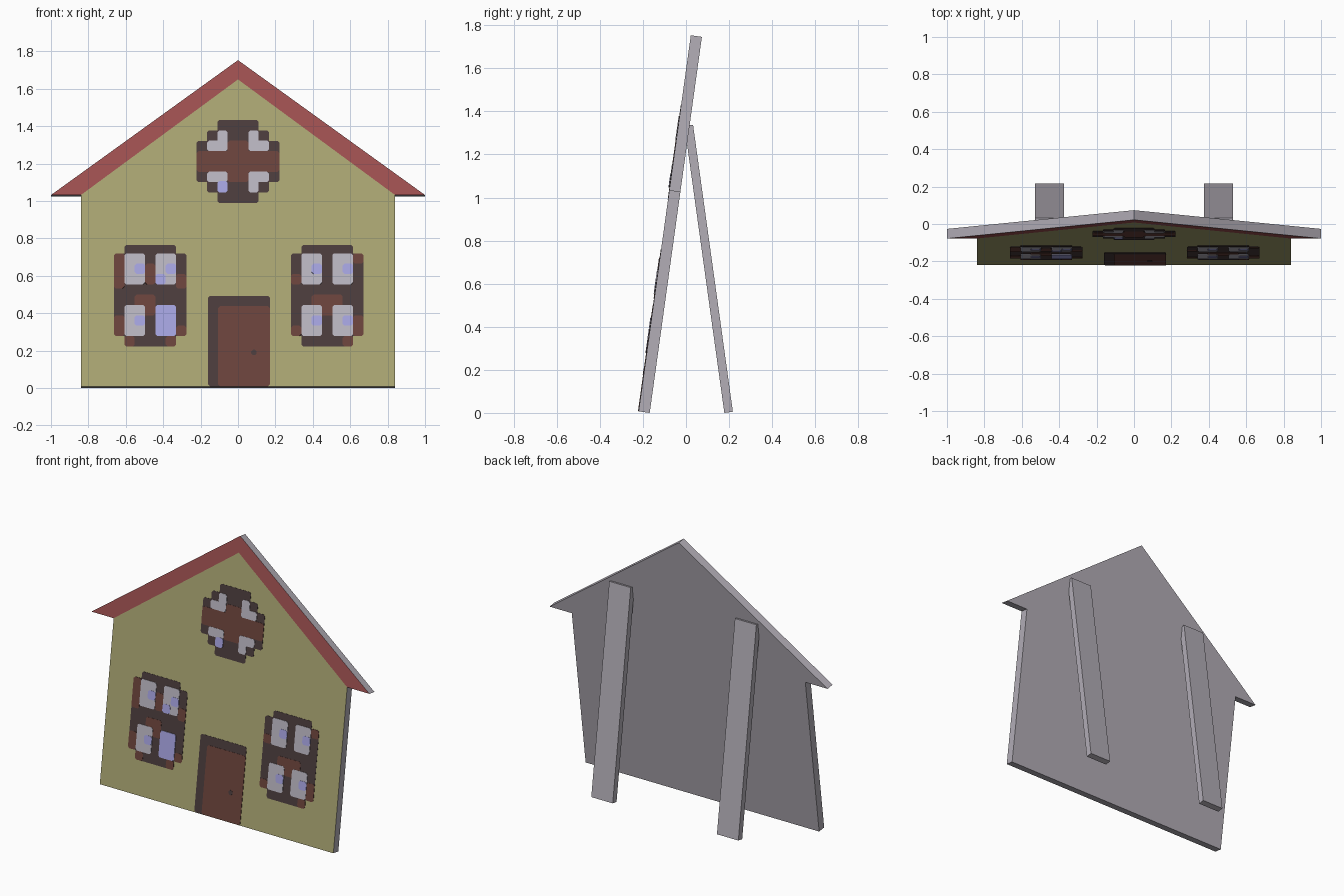
import bpy, bmesh, math

if "Cube" in bpy.data.objects:
    bpy.data.objects.remove(bpy.data.objects["Cube"])

TILT = math.radians(7.9)
C, S, T = math.cos(TILT), math.sin(TILT), math.tan(TILT)
THICK = 0.052
CELL = 0.0553
Z0 = 0.007


def material(name, r, g, b):
    """Flat colour given as sRGB 0-255."""
    m = bpy.data.materials.new(name)
    m.diffuse_color = [*[((v / 255 + 0.055) / 1.055) ** 2.4 for v in (r, g, b)], 1]
    m.use_nodes = True
    m.node_tree.nodes["Principled BSDF"].inputs["Base Color"].default_value = m.diffuse_color
    return m


GREY = material("grey board", 178, 173, 182)
OLIVE = material("olive yellow wall", 172, 168, 116)
RED = material("roof red", 162, 82, 82)
DARK = material("dark frame", 76, 61, 61)
BROWN = material("red brown", 108, 68, 60)
PALE = material("pale glass", 187, 183, 194)
LILAC = material("lilac glass", 167, 165, 226)


def on_board(x, z, d=0.0):
    """Front-view point (x, z) on the leaning board, pushed out by d."""
    return (x, -0.22 + (z - Z0) * T - d * C, z + d * S)


def add_prism(bm, pts, faces, loop, d_front, d_back):
    """Prism on the board; loop is the outer outline, faces split its front."""
    front = [bm.verts.new(on_board(x, z, d_front)) for x, z in pts]
    back = [bm.verts.new(on_board(x, z, d_back)) for x, z in pts]
    for i, f in enumerate(faces):
        bm.faces.new([front[k] for k in f]).material_index = i + 1
        bm.faces.new([back[k] for k in reversed(f)])
    for a, b in zip(loop, loop[1:] + loop[:1]):
        bm.faces.new([front[b], front[a], back[a], back[b]])


def finish(bm, name, mats):
    bmesh.ops.recalc_face_normals(bm, faces=bm.faces[:])
    me = bpy.data.meshes.new(name)
    bm.to_mesh(me)
    bm.free()
    for m in mats:
        me.materials.append(m)
    ob = bpy.data.objects.new(name, me)
    bpy.context.collection.objects.link(ob)
    return ob


def paint(name, mat, level, rects, origin=(0, 0), cell=CELL, r=0.01):
    """Thin plates with clipped corners, one per (x0, z0, x1, z1) in cells."""
    bm = bmesh.new()
    for x0, z0, x1, z1 in rects:
        a, c = origin[0] + x0 * cell, origin[0] + x1 * cell
        b, d = origin[1] + z0 * cell, origin[1] + z1 * cell
        pts = [(a + r, b), (c - r, b), (c, b + r), (c, d - r),
               (c - r, d), (a + r, d), (a, d - r), (a, b + r)]
        add_prism(bm, pts, [list(range(8))], list(range(8)), level * 0.0015, 0)
    finish(bm, name, [mat, mat])


# Leaning house-shaped board with painted wall and roof band
outline = [(-0.84, Z0), (0.84, Z0), (0.84, 1.032), (1, 1.032), (0, 1.753),
           (-1, 1.032), (-0.84, 1.032), (0, 1.65)]
bm = bmesh.new()
add_prism(bm, outline, [[0, 1, 2, 7, 6], [2, 3, 4, 5, 6, 7]], list(range(7)), 0, -THICK)
finish(bm, "house_board", [GREY, OLIVE, RED])

# Two props leaning against the back
for side, sx in (("left", -1), ("right", 1)):
    bm = bmesh.new()
    bmesh.ops.create_cube(bm, size=1)
    for v in bm.verts:
        u, w, h = v.co.x * 0.154, (v.co.y + 0.5) * 0.04, (v.co.z + 0.5) * 1.345
        v.co = (sx * 0.452 + u, 0.178 + w * C - h * S, w * S + h * C)
    finish(bm, side + "_back_prop", [GREY])

# Door with frame and knob
paint("door_frame", DARK, 1, [(-0.16, 0.009, 0.17, 0.493)], cell=1)
paint("door", BROWN, 2, [(-0.107, 0.009, 0.17, 0.437)], cell=1)
paint("door_knob", DARK, 3, [(0.07, 0.175, 0.1, 0.205)], cell=1)

# Two lower windows: frame, brown patches, panes, glints
PANES = [(1, 6, 3, 9), (4, 6, 6, 9), (1, 1, 3, 4), (4, 1, 6, 4)]
windows = {
    "left": (-0.663, [(0, 5.6, 1, 9), (0, 1, 1, 3), (6, 5.6, 7, 7), (3, 6, 4, 8),
                      (2, 3, 4, 5), (6, 1, 7, 2), (5, 0, 6, 1), (1, 0, 2, 1)],
             [(2, 7, 3, 8), (5, 7, 6, 8), (4, 6, 5, 7), (2, 2, 3, 3), (4, 1, 6, 4)]),
    "right": (0.283, [(2, 3, 5, 5), (0, 1, 1, 2), (6, 1, 7, 3), (5, 0, 6, 1),
                      (0, 6, 1, 7), (6, 8, 7, 9)],
              [(2, 7, 3, 8), (5, 7, 6, 8), (2, 2, 3, 3), (5, 2, 6, 3)]),
}
for side, (x, patches, glints) in windows.items():
    o = (x, 0.222)
    paint(side + "_window_frame", DARK, 1, [(0, 1, 7, 9), (1, 0, 6, 1.5), (1, 8.5, 6, 9.8)], o)
    paint(side + "_window_brown", BROWN, 2, patches, o)
    paint(side + "_window_panes", PALE, 3, PANES, o)
    paint(side + "_window_glints", LILAC, 4, glints, o)

# Round attic window in stepped outline
o = (-0.221, 0.99)
paint("attic_window_frame", DARK, 1, [(2, 0, 6, 8), (1, 1, 7, 7), (0, 2, 8, 6)], o)
paint("attic_window_cross", BROWN, 2, [(0, 3, 8, 5), (3, 2, 5, 6)], o)
paint("attic_window_panes", PALE, 3,
      [(2, 5, 3, 7), (1, 5, 3, 6), (5, 5, 6, 7), (5, 5, 7, 6),
       (1, 2, 3, 3), (5, 2, 7, 3), (5, 1, 6, 3)], o)
paint("attic_window_glint", LILAC, 4, [(2, 1, 3, 2.1)], o)
